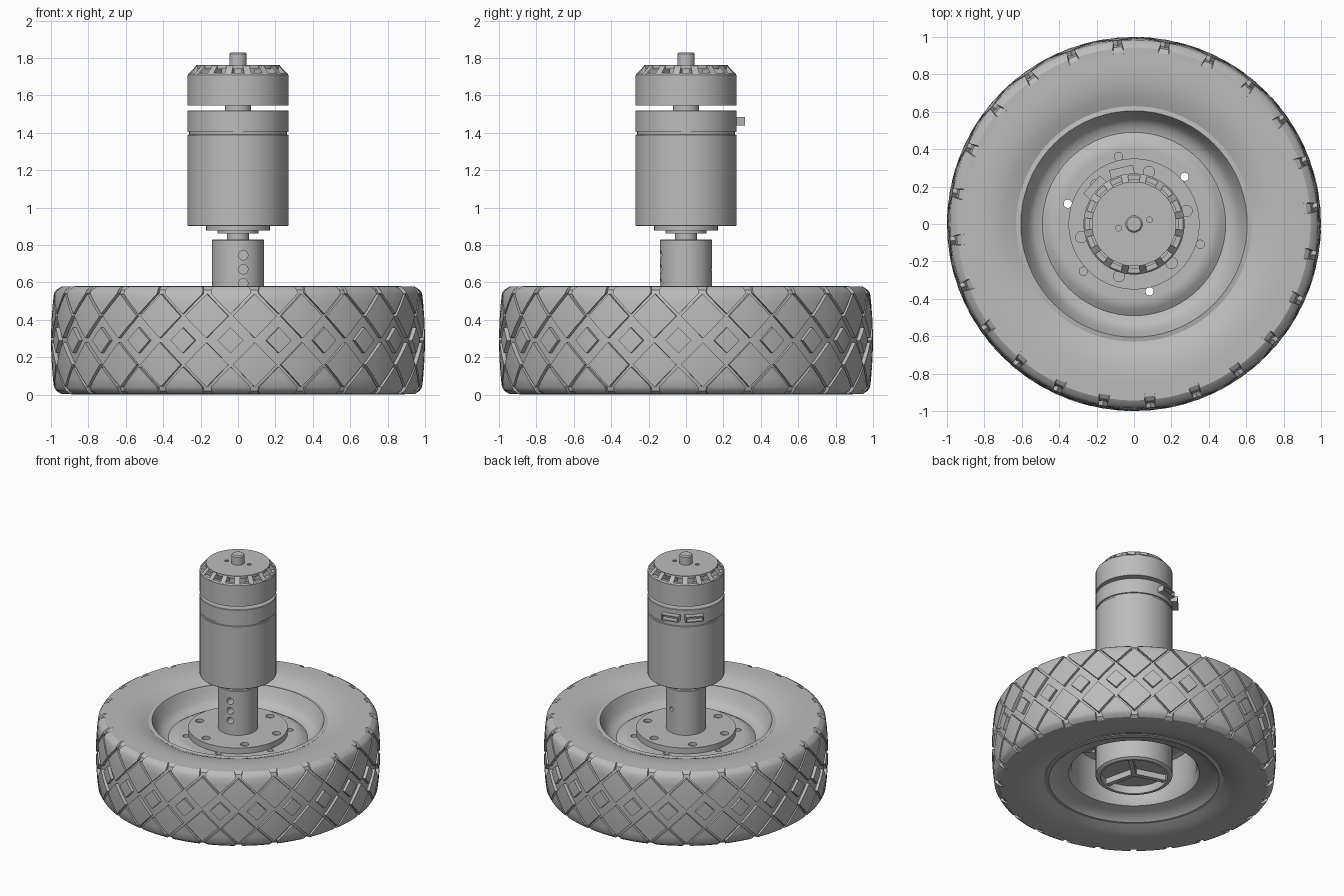
import bpy, bmesh
from math import sin, cos, pi, radians
from mathutils import Matrix, Vector

if "Cube" in bpy.data.objects:
    bpy.data.objects.remove(bpy.data.objects["Cube"], do_unlink=True)

grey = bpy.data.materials.new("plain grey")
grey.use_nodes = True
grey.diffuse_color = (0.5, 0.5, 0.5, 1)
grey.node_tree.nodes["Principled BSDF"].inputs["Base Color"].default_value = grey.diffuse_color
MID = 0.29   # height of the wheel's middle plane


def finish(bm, name, smooth=True, cutter=False):
    bmesh.ops.remove_doubles(bm, verts=bm.verts, dist=0.0005)
    bmesh.ops.recalc_face_normals(bm, faces=bm.faces)
    mesh = bpy.data.meshes.new(name)
    bm.to_mesh(mesh)
    bm.free()
    obj = bpy.data.objects.new(name, mesh)
    bpy.context.collection.objects.link(obj)
    mesh.materials.append(grey)
    if cutter:
        obj.hide_render = True
        obj.display_type = 'WIRE'
    elif smooth:
        bpy.ops.object.select_all(action='DESELECT')
        obj.select_set(True)
        bpy.context.view_layer.objects.active = obj
        bpy.ops.object.shade_smooth_by_angle(angle=radians(32))
    return obj


def lathe(name, profile, steps=72):
    """Revolve a closed (radius, height) outline around z."""
    bm = bmesh.new()
    verts = [bm.verts.new((r, 0, z)) for r, z in profile]
    edges = [bm.edges.new((a, b)) for a, b in zip(verts, verts[1:] + verts[:1])
             if a.co.x > 0 or b.co.x > 0]
    bmesh.ops.spin(bm, geom=verts + edges, axis=(0, 0, 1), cent=(0, 0, 0),
                   angle=2 * pi, steps=steps, use_merge=False)
    return finish(bm, name)


def rod(name, r, low, high, steps=48):
    return lathe(name, [(0, low), (r, low), (r, high), (0, high)], steps)


def add_cylinder(bm, r, depth, matrix):
    bmesh.ops.create_cone(bm, cap_ends=True, segments=24, radius1=r, radius2=r,
                          depth=depth, matrix=matrix)


def add_box(bm, size, place, angle):
    turn = Matrix.Rotation(angle, 4, 'Z') @ Matrix.Translation(place)
    bmesh.ops.create_cube(bm, size=1, matrix=turn @ Matrix.Diagonal((*size, 1)))


def ring_of_rods(bm, count, start, ring, r, low, high):
    for i in range(count):
        a = radians(start) + 2 * pi * i / count
        add_cylinder(bm, r, high - low, Matrix.Translation(
            (ring * cos(a), ring * sin(a), (low + high) / 2)))


def cut(target, cutter):
    mod = target.modifiers.new("holes", 'BOOLEAN')
    mod.operation = 'DIFFERENCE'
    mod.solver = 'EXACT'
    mod.object = cutter


# Tyre: crowned carcass with raised tread
def crown(d):
    over = max(0, abs(d) - 0.25)
    return 1 - 0.25 * d * d - 25 * over * over


side = [(0.925, 0.287), (0.85, 0.29), (0.76, 0.286), (0.69, 0.27), (0.62, 0.24)]
tread_line = [(crown(d) - 0.022, d) for d in [-0.27 + 0.045 * i for i in range(13)]]
outline = [(r, -d) for r, d in reversed(side)] + tread_line + side
lathe("tyre_carcass", [(r, MID + d) for r, d in outline], 96)


def tread_block(bm, angle, rows, cols=4):
    """Raised block from rows of (offset from middle, half width)."""
    grid = []
    for d, half in rows:
        r = crown(d) - 0.035
        row = []
        for i in range(cols + 1):
            a = angle + half * (2 * i / cols - 1)
            row.append(bm.verts.new((r * cos(a), r * sin(a), MID + d)))
        grid.append(row)
    faces = [bm.faces.new((lo[i], lo[i + 1], hi[i + 1], hi[i]))
             for lo, hi in zip(grid, grid[1:]) for i in range(cols)]
    out = bmesh.ops.extrude_face_region(bm, geom=faces)["geom"]
    for v in out:
        if isinstance(v, bmesh.types.BMVert):
            r = crown(v.co.z - MID)
            v.co.xy = v.co.xy * (r / (r - 0.035))


def diamond(centre, half):
    return [(centre + half * t, half * (1 - abs(t)) + 0.001)
            for t in (-1, -0.5, 0, 0.5, 1)]


PITCH = 2 * pi / 24
bm = bmesh.new()
for i in range(24):
    a = i * PITCH - pi / 2 - 0.04
    tread_block(bm, a, diamond(0, 0.068))
    for sign in (-1, 1):
        tread_block(bm, a + PITCH / 2, diamond(sign * 0.13, 0.118))
        tread_block(bm, a, [(sign * d, w) for d, w in
                            ((0.142, 0.001), (0.2, 0.059), (0.25, 0.108),
                             (0.27, 0.108), (0.288, 0.1))])
finish(bm, "tyre_tread")

# Wheel rim: thin lip, rolled channel and inner bowl
lathe("wheel_rim", [(0.63, 0.535), (0.605, 0.54), (0.59, 0.51), (0.565, 0.45), (0.53, 0.415),
                    (0.49, 0.405), (0.46, 0.425), (0.43, 0.44), (0.40, 0.44), (0.40, 0.40),
                    (0.43, 0.39), (0.44, 0.30), (0.44, 0.13), (0.46, 0.09), (0.52, 0.075),
                    (0.57, 0.06), (0.60, 0.035), (0.63, 0.04)])
disc = rod("wheel_disc", 0.41, 0.40, 0.44, 72)
bm = bmesh.new()
ring_of_rods(bm, 6, 43, 0.37, 0.022, 0.3, 0.6)
cut(disc, finish(bm, "disc_hole_cutter", cutter=True))
bm = bmesh.new()
ring_of_rods(bm, 3, 103, 0.37, 0.055, 0.2, 0.402)
finish(bm, "disc_standoffs")

# Inner hub cup with crossing ribs
lathe("hub_cup", [(0, 0.41), (0.27, 0.41), (0.27, 0.07), (0.255, 0.06),
                  (0.235, 0.06), (0.235, 0.12), (0, 0.12)])
bm = bmesh.new()
for i in range(3):
    add_box(bm, (0.24, 0.035, 0.05), (0.12, 0, 0.1), radians(43 + 120 * i))
finish(bm, "hub_ribs", smooth=False)

# Mounting flange with bolt holes, and coupling tube with screw holes
flange = rod("mounting_flange", 0.35, 0.435, 0.485, 72)
bm = bmesh.new()
ring_of_rods(bm, 6, 14, 0.29, 0.03, 0.46, 0.6)
cut(flange, finish(bm, "flange_hole_cutter", cutter=True))
tube = lathe("coupling_tube", [(0, 0.48), (0.14, 0.48), (0.14, 0.825), (0.135, 0.83), (0, 0.83)])
bm = bmesh.new()
for z in (0.745, 0.67, 0.595):
    add_cylinder(bm, 0.025, 0.12, Matrix.Translation((0.028, -0.13, z))
                 @ Matrix.Rotation(pi / 2, 4, 'X'))
add_cylinder(bm, 0.016, 0.12, Matrix.Translation((0.028, 0.13, 0.67))
             @ Matrix.Rotation(pi / 2, 4, 'X'))
cut(tube, finish(bm, "screw_hole_cutter", cutter=True))

# Motor: output shaft, collars and grooved body
rod("output_shaft", 0.06, 0.82, 0.9)
rod("output_collar", 0.11, 0.862, 0.88)
rod("output_plate", 0.17, 0.876, 0.905)
lathe("motor_body", [(0, 0.9), (0.265, 0.9), (0.27, 0.905), (0.27, 1.388), (0.262, 1.39),
                     (0.262, 1.403), (0.27, 1.405), (0.27, 1.517), (0.267, 1.52), (0, 1.52)])
rod("motor_neck", 0.07, 1.51, 1.56)

# Rear can: open ring, ribs and end plate forming the vents
lathe("rear_can", [(0, 1.545), (0.27, 1.545), (0.27, 1.708), (0.262, 1.718),
                   (0.235, 1.718), (0.235, 1.66), (0, 1.66)])
rod("rear_core", 0.15, 1.65, 1.75)
plate = rod("rear_end_plate", 0.225, 1.742, 1.762, 64)
bm = bmesh.new()
ring_of_rods(bm, 2, 15, 0.085, 0.015, 1.752, 1.8)
cut(plate, finish(bm, "plate_hole_cutter", cutter=True))
bm = bmesh.new()
for i in range(16):
    a = 2 * pi * (i + 0.5) / 16
    turn = Matrix.Rotation(a, 4, 'Z')
    corners = [(0.18, 1.70), (0.268, 1.70), (0.268, 1.712), (0.222, 1.761), (0.18, 1.755)]
    loops = [[bm.verts.new(turn @ Vector((r, w, z))) for r, z in corners]
             for w in (-0.018, 0.018)]
    bm.faces.new(loops[0])
    bm.faces.new(loops[1])
    for k in range(len(corners)):
        j = (k + 1) % len(corners)
        bm.faces.new((loops[0][k], loops[0][j], loops[1][j], loops[1][k]))
finish(bm, "vent_ribs", smooth=False)
lathe("rear_shaft", [(0, 1.74), (0.046, 1.74), (0.046, 1.822), (0.038, 1.83), (0, 1.83)])

# Two open-fronted sockets on the back of the motor
for label, deg in (("right_socket", 137), ("middle_socket", 103)):
    bm = bmesh.new()
    a = radians(deg)
    for z in (1.443, 1.479):
        add_box(bm, (0.07, 0.13, 0.008), (0.275, 0, z), a)
    for y in (-0.061, 0.061):
        add_box(bm, (0.07, 0.008, 0.044), (0.275, y, 1.461), a)
    finish(bm, label, smooth=False)
